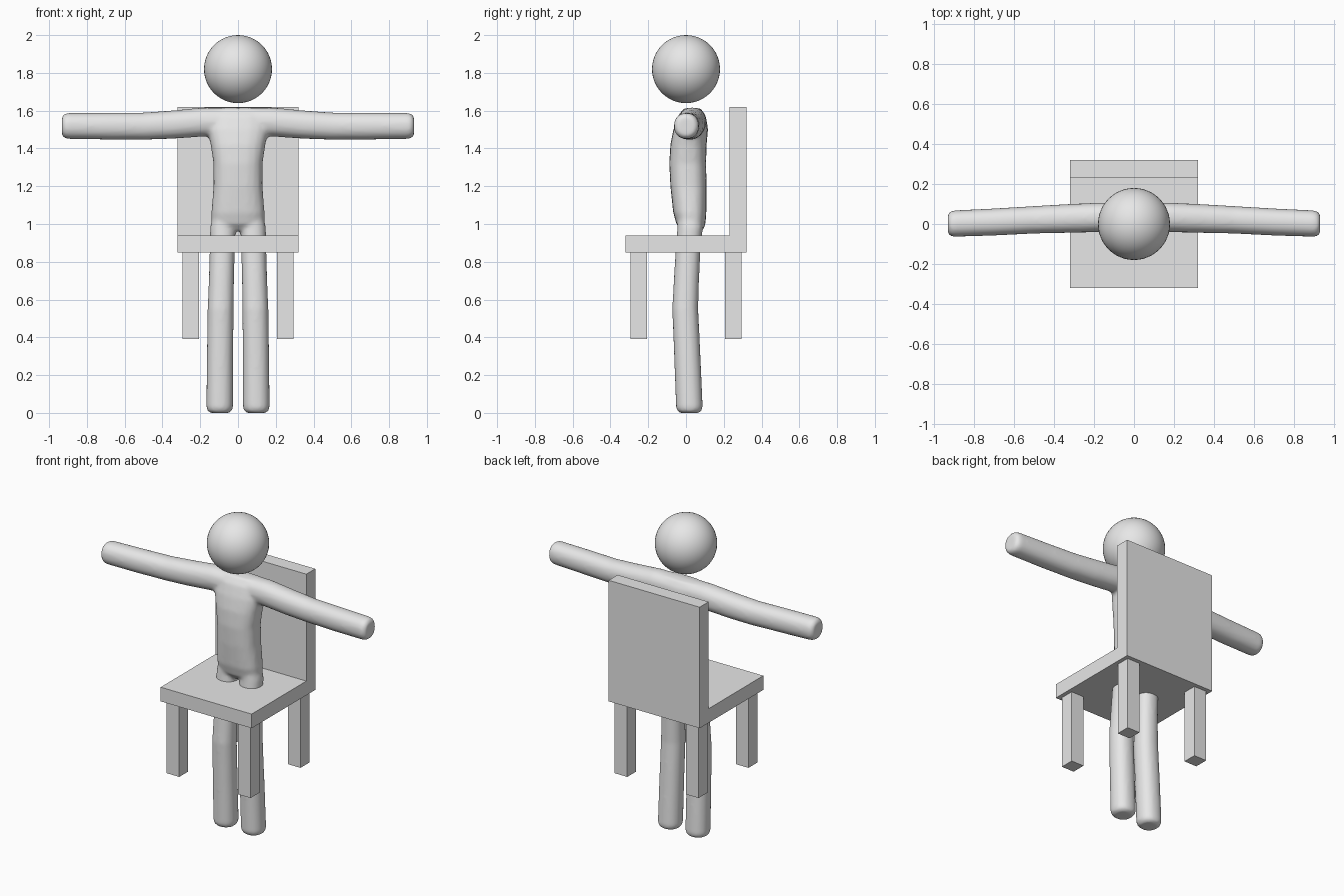
import bpy, bmesh, math
from mathutils import Vector

if "Cube" in bpy.data.objects:
    bpy.data.objects.remove(bpy.data.objects["Cube"])


def material(name, rgb):
    m = bpy.data.materials.new(name)
    m.diffuse_color = (*rgb, 1)
    m.use_nodes = True
    m.node_tree.nodes["Principled BSDF"].inputs["Base Color"].default_value = m.diffuse_color
    return m


GREY = material("light grey", (0.8, 0.8, 0.8))


def finish(bm, name):
    bmesh.ops.recalc_face_normals(bm, faces=bm.faces[:])
    me = bpy.data.meshes.new(name)
    bm.to_mesh(me)
    bm.free()
    me.materials.append(GREY)
    ob = bpy.data.objects.new(name, me)
    bpy.context.collection.objects.link(ob)
    return ob


def prism(name, profile, x0, x1):
    """Extrude a (y, z) profile from x0 to x1."""
    bm = bmesh.new()
    face = bm.faces.new([bm.verts.new((x0, y, z)) for y, z in profile])
    ext = bmesh.ops.extrude_face_region(bm, geom=[face])
    verts = [v for v in ext["geom"] if isinstance(v, bmesh.types.BMVert)]
    bmesh.ops.translate(bm, verts=verts, vec=(x1 - x0, 0, 0))
    return finish(bm, name)


def loft(bm, rings, u, v, power=2.0, sides=20):
    """Capped tube through rings of (centre, radius along u, radius along v)."""
    u, v = Vector(u), Vector(v)
    loops = []
    for centre, ru, rv in rings:
        loop = []
        for i in range(sides):
            a = 2 * math.pi * i / sides
            c, s = math.cos(a), math.sin(a)
            cu = math.copysign(abs(c) ** (2 / power), c)
            sv = math.copysign(abs(s) ** (2 / power), s)
            loop.append(bm.verts.new(Vector(centre) + u * ru * cu + v * rv * sv))
        loops.append(loop)
    for a, b in zip(loops, loops[1:]):
        for i in range(sides):
            j = (i + 1) % sides
            bm.faces.new((a[i], a[j], b[j], b[i]))
    bm.faces.new(loops[0][::-1])
    bm.faces.new(loops[-1])


# Chair: one L-shaped seat and back, four square legs
prism("seat_and_back", [(-0.32, 0.85), (0.32, 0.85), (0.32, 1.62),
                        (0.23, 1.62), (0.23, 0.94), (-0.32, 0.94)], -0.32, 0.32)
for side, sx in (("left", -1), ("right", 1)):
    for end, sy in (("front", -1), ("back", 1)):
        y0, y1 = sorted((sy * 0.207, sy * 0.295))
        prism(f"{end}_{side}_leg", [(y0, 0.39), (y1, 0.39), (y1, 0.85), (y0, 0.85)],
              *sorted((sx * 0.207, sx * 0.295)))

# Head
bm = bmesh.new()
bmesh.ops.create_uvsphere(bm, u_segments=48, v_segments=24, radius=0.18)
bmesh.ops.translate(bm, verts=bm.verts[:], vec=(0, 0, 1.82))
for f in bm.faces:
    f.smooth = True
finish(bm, "head")

# Body: torso, arms and legs, fused into one smooth skin
bm = bmesh.new()
torso = [(0.965, 0.035, 0.11, 0.055), (1.00, 0.026, 0.14, 0.077),
         (1.06, 0.020, 0.141, 0.088), (1.20, 0.013, 0.130, 0.096),
         (1.32, 0.009, 0.130, 0.098), (1.42, 0.013, 0.145, 0.096),
         (1.50, 0.025, 0.165, 0.092), (1.57, 0.031, 0.165, 0.075),
         (1.612, 0.033, 0.15, 0.045)]
loft(bm, [((0, y, z), rx, ry) for z, y, rx, ry in torso], (1, 0, 0), (0, 1, 0), 2.5)

arm = [(0.0, 0.034, 1.54, 0.077), (0.18, 0.033, 1.54, 0.077),
       (0.35, 0.027, 1.526, 0.075), (0.50, 0.021, 1.518, 0.072),
       (0.70, 0.010, 1.518, 0.071), (0.905, 0.002, 1.519, 0.069),
       (0.922, 0.001, 1.519, 0.062), (0.932, 0.001, 1.519, 0.048)]
leg = [(0.0, 0.097, 0.018, 0.05), (0.010, 0.097, 0.018, 0.064),
       (0.028, 0.097, 0.018, 0.071), (0.30, 0.095, 0.007, 0.070),
       (0.55, 0.092, -0.004, 0.069), (0.70, 0.088, 0.002, 0.067),
       (0.88, 0.083, 0.012, 0.066), (0.98, 0.080, 0.022, 0.068),
       (1.07, 0.068, 0.020, 0.062)]
for s in (-1, 1):
    loft(bm, [((s * x, y, z), r * 0.96, r) for x, y, z, r in arm], (0, 1, 0), (0, 0, 1), 2.2)
    loft(bm, [((s * x, y, z), r, r) for z, x, y, r in leg], (1, 0, 0), (0, 1, 0), 2.2)
body = finish(bm, "body")
remesh = body.modifiers.new("fuse", "REMESH")
remesh.mode = "VOXEL"
remesh.voxel_size = 0.01
remesh.use_smooth_shade = True
smooth = body.modifiers.new("soften", "SMOOTH")
smooth.factor = 0.5
smooth.iterations = 8
